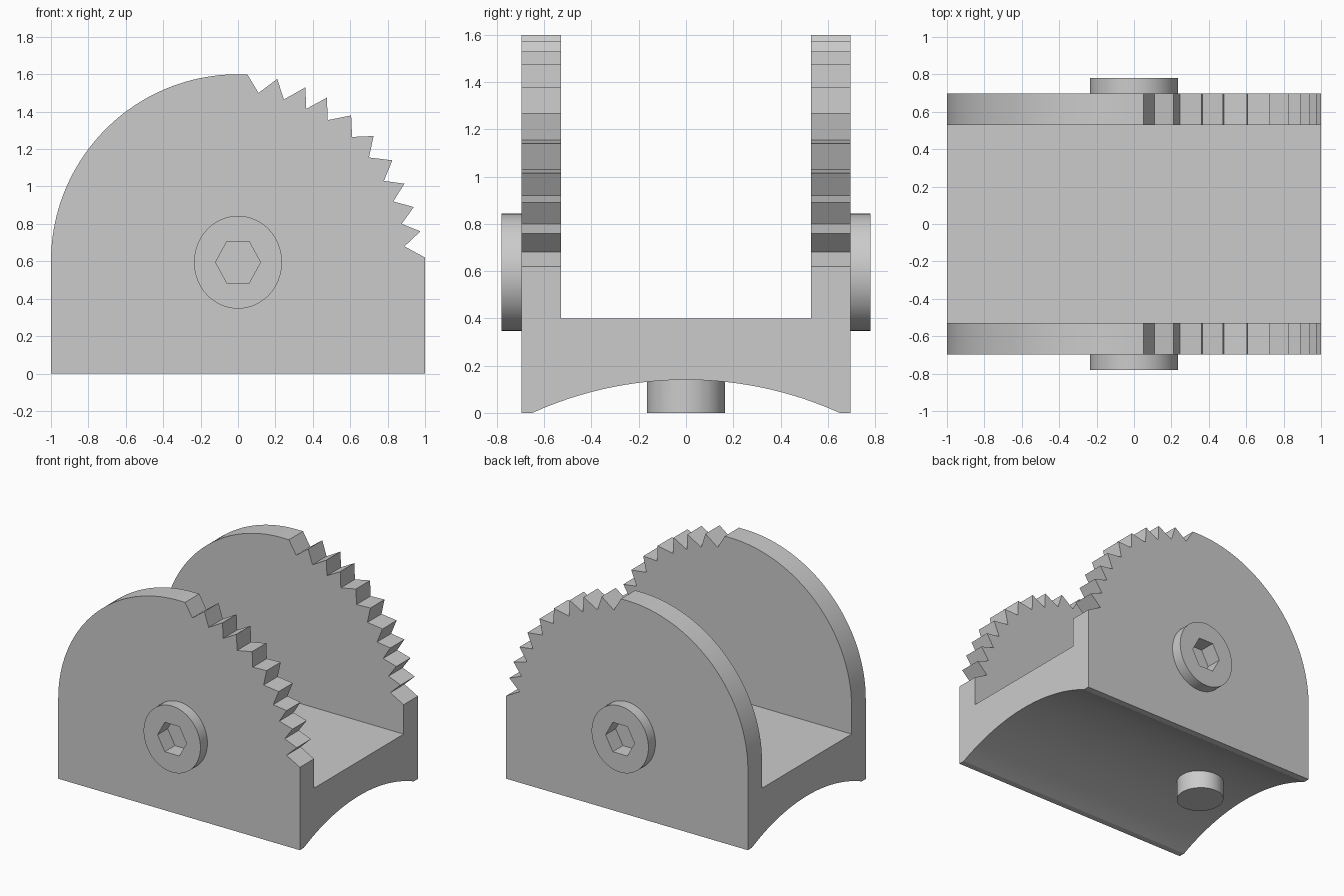
import bpy
import bmesh
from math import cos, sin, pi, sqrt, radians

if "Cube" in bpy.data.objects:
    bpy.data.objects.remove(bpy.data.objects["Cube"], do_unlink=True)

GREY = (0.6, 0.6, 0.6, 1)
grey = bpy.data.materials.new("plain_grey")
grey.use_nodes = True
grey.diffuse_color = GREY
grey.node_tree.nodes["Principled BSDF"].inputs["Base Color"].default_value = GREY


def prism(name, points, axis, low, high):
    """Extrude a closed 2D outline along the x, y or z axis."""
    place = {"x": lambda a, b, t: (t, a, b),
             "y": lambda a, b, t: (a, t, b),
             "z": lambda a, b, t: (a, b, t)}[axis]
    bm = bmesh.new()
    ends = [[bm.verts.new(place(a, b, t)) for a, b in points] for t in (low, high)]
    for ring in ends:
        bm.faces.new(ring)
    count = len(points)
    for i in range(count):
        j = (i + 1) % count
        bm.faces.new((ends[0][i], ends[0][j], ends[1][j], ends[1][i]))
    bmesh.ops.recalc_face_normals(bm, faces=bm.faces)
    mesh = bpy.data.meshes.new(name)
    bm.to_mesh(mesh)
    bm.free()
    mesh.materials.append(grey)
    obj = bpy.data.objects.new(name, mesh)
    bpy.context.collection.objects.link(obj)
    return obj


def ellipse(cx, cy, rx, ry, sides):
    return [(cx + rx * cos(2 * pi * i / sides), cy + ry * sin(2 * pi * i / sides))
            for i in range(sides)]


def combine(target, tool, operation):
    """Apply a boolean and drop the tool object."""
    mod = target.modifiers.new(operation.lower(), "BOOLEAN")
    mod.operation, mod.solver, mod.object = operation, "EXACT", tool
    bpy.ops.object.select_all(action="DESELECT")
    bpy.context.view_layer.objects.active = target
    target.select_set(True)
    bpy.ops.object.modifier_apply(modifier=mod.name)
    bpy.data.objects.remove(tool, do_unlink=True)


HALF = 0.697      # half depth of the body
HUB = 0.595       # height of the bolt centre

# Side outline: rounded on one shoulder, ratchet teeth on the other
teeth = [(0.05, 1.6), (0.11, 1.5), (0.21, 1.575), (0.245, 1.465), (0.36, 1.53),
         (0.365, 1.415), (0.475, 1.475), (0.48, 1.355), (0.605, 1.38), (0.61, 1.265),
         (0.725, 1.27), (0.70, 1.155), (0.825, 1.14), (0.78, 1.03), (0.89, 1.015),
         (0.83, 0.92), (0.94, 0.89), (0.875, 0.80), (0.975, 0.76), (0.89, 0.68),
         (1, 0.62)]
shoulder = [(-cos(radians(a)), 0.6 + sin(radians(a))) for a in range(0, 91, 2)]
bracket = prism("bracket", [(1, 0), (-1, 0)] + shoulder + teeth, "y", -HALF, HALF)

# Open channel between the two cheeks
combine(bracket, prism("channel_cutter", [(-0.53, 0.4), (0.53, 0.4), (0.53, 2), (-0.53, 2)],
                       "x", -1.2, 1.2), "DIFFERENCE")

# Shallow arched underside
span, rise = 0.65, 0.14
radius = (span ** 2 + rise ** 2) / (2 * rise)
arch = [(y, rise - radius + sqrt(radius ** 2 - y ** 2))
        for y in (span * (i / 20 - 1) for i in range(41))]
arch += [(span, -0.2), (-span, -0.2)]
combine(bracket, prism("arch_cutter", arch, "x", -1.2, 1.2), "DIFFERENCE")

# Locating peg under the plain end
combine(bracket, prism("peg", ellipse(-0.6, 0, 0.16, 0.165, 48), "z", 0, 0.25), "UNION")

# Bolt heads with hexagonal sockets on both cheeks
for side in (-1, 1):
    head = prism("bolt_head", ellipse(0, HUB, 0.235, 0.248, 64), "y", side * 0.6, side * 0.78)
    combine(bracket, head, "UNION")
    socket = prism("socket_cutter", ellipse(0, HUB, 0.12, 0.127, 6), "y", side * 0.66, side * 0.9)
    combine(bracket, socket, "DIFFERENCE")

bpy.ops.object.select_all(action="DESELECT")
bracket.select_set(True)
bpy.context.view_layer.objects.active = bracket
bpy.ops.object.shade_smooth_by_angle(angle=radians(30))
